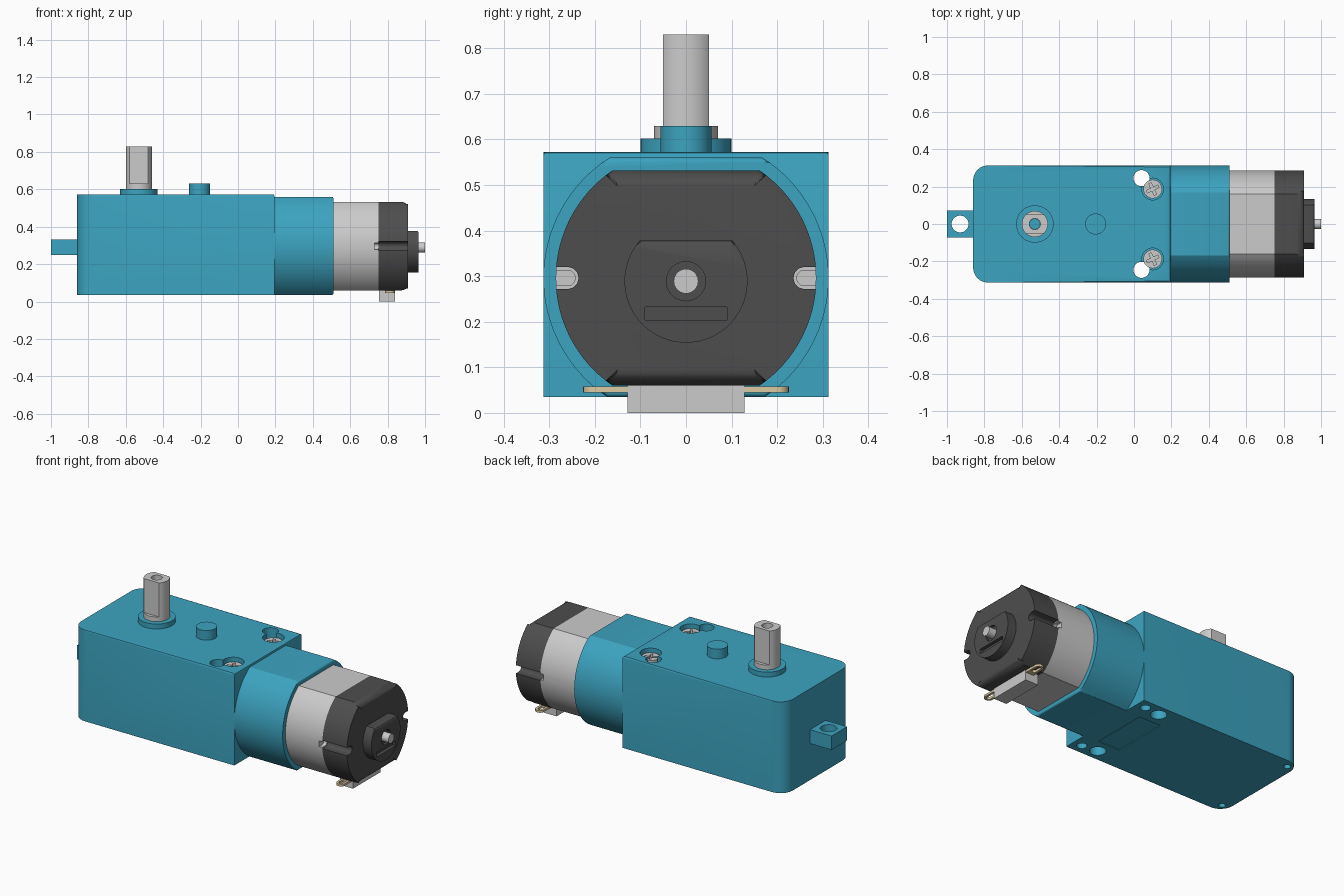
import bpy, bmesh, math
from mathutils import Vector

if "Cube" in bpy.data.objects:
    bpy.data.objects.remove(bpy.data.objects["Cube"])

def material(name, rgb):
    m = bpy.data.materials.new(name)
    m.diffuse_color = (*rgb, 1)
    m.use_nodes = True
    m.node_tree.nodes["Principled BSDF"].inputs["Base Color"].default_value = m.diffuse_color
    return m

BLUE = material("blue_plastic", (0.045, 0.37, 0.53))
DARK = material("dark_plastic", (0.075, 0.075, 0.075))
BRASS = material("pale_brass", (0.72, 0.6, 0.36))

def arc(cx, cy, r, a0, a1, n=12):
    return [(cx + r * math.cos(math.radians(a0 + (a1 - a0) * i / n)),
             cy + r * math.sin(math.radians(a0 + (a1 - a0) * i / n))) for i in range(n + 1)]

def circle(cx, cy, r, n=40):
    return arc(cx, cy, r, 0, 360, n)[:-1]

def rect(x0, x1, y0, y1):
    return [(x0, y0), (x1, y0), (x1, y1), (x0, y1)]

def flat_circle(cy, cz, r, lo, hi):
    """Circle truncated by horizontal flats at lo and hi."""
    a = math.degrees(math.asin(max(-1, (lo - cz) / r)))
    b = math.degrees(math.asin(min(1, (hi - cz) / r)))
    right = arc(cy, cz, r, a, b, 32)
    left = arc(cy, cz, r, 180 - b, 180 - a, 32)
    pts = []
    for p in right + left:
        if all(math.dist(p, q) > 1e-5 for q in pts):
            pts.append(p)
    return pts

def prism(name, pts, axis, a, b, mat=None, bevel=0, segs=4):
    """Extrude an outline from a to b along x or z, optionally rounding the far rim."""
    put = (lambda p, t: (t, p[0], p[1])) if axis == 'x' else (lambda p, t: (p[0], p[1], t))
    bm = bmesh.new()
    lo = [bm.verts.new(put(p, a)) for p in pts]
    hi = [bm.verts.new(put(p, b)) for p in pts]
    bm.faces.new(lo[::-1])
    top = bm.faces.new(hi)
    n = len(pts)
    for i in range(n):
        j = (i + 1) % n
        bm.faces.new((lo[i], lo[j], hi[j], hi[i]))
    if bevel:
        bmesh.ops.bevel(bm, geom=list(top.edges), offset=bevel, segments=segs,
                        profile=0.5, affect='EDGES')
    bmesh.ops.recalc_face_normals(bm, faces=bm.faces)
    me = bpy.data.meshes.new(name)
    bm.to_mesh(me)
    bm.free()
    ob = bpy.data.objects.new(name, me)
    bpy.context.collection.objects.link(ob)
    if mat:
        me.materials.append(mat)
    return ob

def cut(ob, cutters):
    """Subtract each cutter (outline, axis, start, end) and bake the result."""
    tools = []
    for c in cutters:
        t = prism("cutter", *c)
        t.hide_render = True
        tools.append(t)
        m = ob.modifiers.new("cut", 'BOOLEAN')
        m.object, m.operation, m.solver = t, 'DIFFERENCE', 'EXACT'
    bpy.context.view_layer.update()
    deps = bpy.context.evaluated_depsgraph_get()
    me = bpy.data.meshes.new_from_object(ob.evaluated_get(deps))
    ob.modifiers.clear()
    ob.data = me
    for t in tools:
        bpy.data.objects.remove(t)

# Gearbox housing with mounting holes, screw wells and underside details
outline = ([(0.195, -0.313), (0.195, 0.313)] + arc(-0.78, 0.233, 0.08, 90, 180)
           + arc(-0.78, -0.233, 0.08, 180, 270))
gearbox = prism("gearbox_housing", outline, 'z', 0.035, 0.573, BLUE, 0.008, 2)
holes = [(rect(-0.04, 0.10, -0.165, 0.165), 'z', 0.0, 0.039)]
for s in (1, -1):
    holes += [(circle(0.04, s * 0.245, 0.043), 'z', -0.1, 0.7),
              (circle(0.10, s * 0.187, 0.058), 'z', 0.51, 0.7),
              (circle(0.138, s * 0.256, 0.027), 'z', -0.1, 0.1),
              (circle(-0.815, s * 0.262, 0.018), 'z', -0.1, 0.08)]
cut(gearbox, holes)

# Mounting tab at the end
tab = prism("mounting_tab", rect(-1.0, -0.85, -0.072, 0.072), 'z', 0.25, 0.332, BLUE)
cut(tab, [(circle(-0.93, 0, 0.045), 'z', 0.1, 0.5)])

# Screws with cross recess
for side, s in (("back", 1), ("front", -1)):
    y = s * 0.187
    screw = prism("screw_" + side, circle(0.10, y, 0.05), 'z', 0.505, 0.55, None, 0.02)
    cross = []
    for ang in (25, 115):
        u = Vector((math.cos(math.radians(ang)), math.sin(math.radians(ang))))
        v = Vector((-u.y, u.x))
        c = Vector((0.10, y))
        pts = [tuple(c + u * i * 0.034 + v * j * 0.007)
               for i, j in ((-1, -1), (1, -1), (1, 1), (-1, 1))]
        cross.append((pts, 'z', 0.53, 0.6))
    cut(screw, cross)

# Locating peg
prism("locating_peg", circle(-0.205, 0, 0.056), 'z', 0.56, 0.63, BLUE, 0.013)

# Output shaft with two flats, centre bore and collar
prism("shaft_collar", circle(-0.53, 0, 0.1), 'z', 0.56, 0.602, BLUE)
shaft = prism("output_shaft", circle(-0.53, 0, 0.07, 48), 'z', 0.57, 0.83)
cut(shaft, [(rect(-0.7, -0.4, 0.05, 0.2), 'z', 0.63, 0.9),
            (rect(-0.7, -0.4, -0.2, -0.05), 'z', 0.63, 0.9),
            (circle(-0.53, 0, 0.03), 'z', 0.62, 0.9)])
prism("shaft_core", circle(-0.53, 0, 0.029), 'z', 0.60, 0.64, BLUE)

# Motor sleeve, metal can and end cap share a flattened round profile
CZ = 0.296
prism("motor_sleeve", flat_circle(0, CZ, 0.313, 0.035, 0.56), 'x', 0.19, 0.51, BLUE, 0.008, 3)
profile = flat_circle(0, CZ, 0.286, 0.06, 0.532)
can = prism("motor_can", profile, 'x', 0.48, 0.75)
cap = prism("motor_end_cap", profile, 'x', 0.75, 0.91, DARK, 0.035, 6)

def slot(s, r):
    return [(s * y, z) for y, z in arc(0.26, CZ, r, 90, 270) + [(0.35, CZ - r), (0.35, CZ + r)]]

cut(can, [(slot(s, 0.017), 'x', 0.73, 0.8) for s in (1, -1)])
cut(cap, [(slot(s, 0.024), 'x', 0.7, 1.0) for s in (1, -1)])

# Bearing boss with shallow slot and collar recess
BZ = 0.289
boss = prism("bearing_boss", flat_circle(0, BZ, 0.135, 0.1, 0.378), 'x', 0.9, 0.965, DARK, 0.012, 2)
cut(boss, [(circle(0, BZ, 0.043), 'x', 0.95, 1.1),
           (rect(-0.09, 0.09, 0.204, 0.232), 'x', 0.945, 1.1)])
prism("motor_shaft", circle(0, BZ, 0.027), 'x', 0.9, 1.0, None, 0.006, 2)

# Terminal block and solder tabs
prism("terminal_block", rect(0.755, 0.84, -0.128, 0.128), 'z', 0.0, 0.075)
for side, s in (("back", 1), ("front", -1)):
    pts = [(0.787, s * 0.12), (0.838, s * 0.12)] + [
        (x, s * y) for x, y in arc(0.8125, 0.2, 0.0255, 0, 180)]
    t = prism("solder_tab_" + side, pts, 'z', 0.045, 0.058, BRASS)
    cut(t, [([(x, s * y) for x, y in arc(0.8125, 0.2, 0.012, 0, 180)
              + arc(0.8125, 0.165, 0.012, 180, 360)], 'z', 0.0, 0.1)])

# Smooth rounded surfaces, keep edges crisp
bpy.ops.object.select_all(action='DESELECT')
for ob in bpy.context.collection.objects:
    ob.select_set(True)
bpy.context.view_layer.objects.active = gearbox
bpy.ops.object.shade_smooth_by_angle(angle=math.radians(30))
